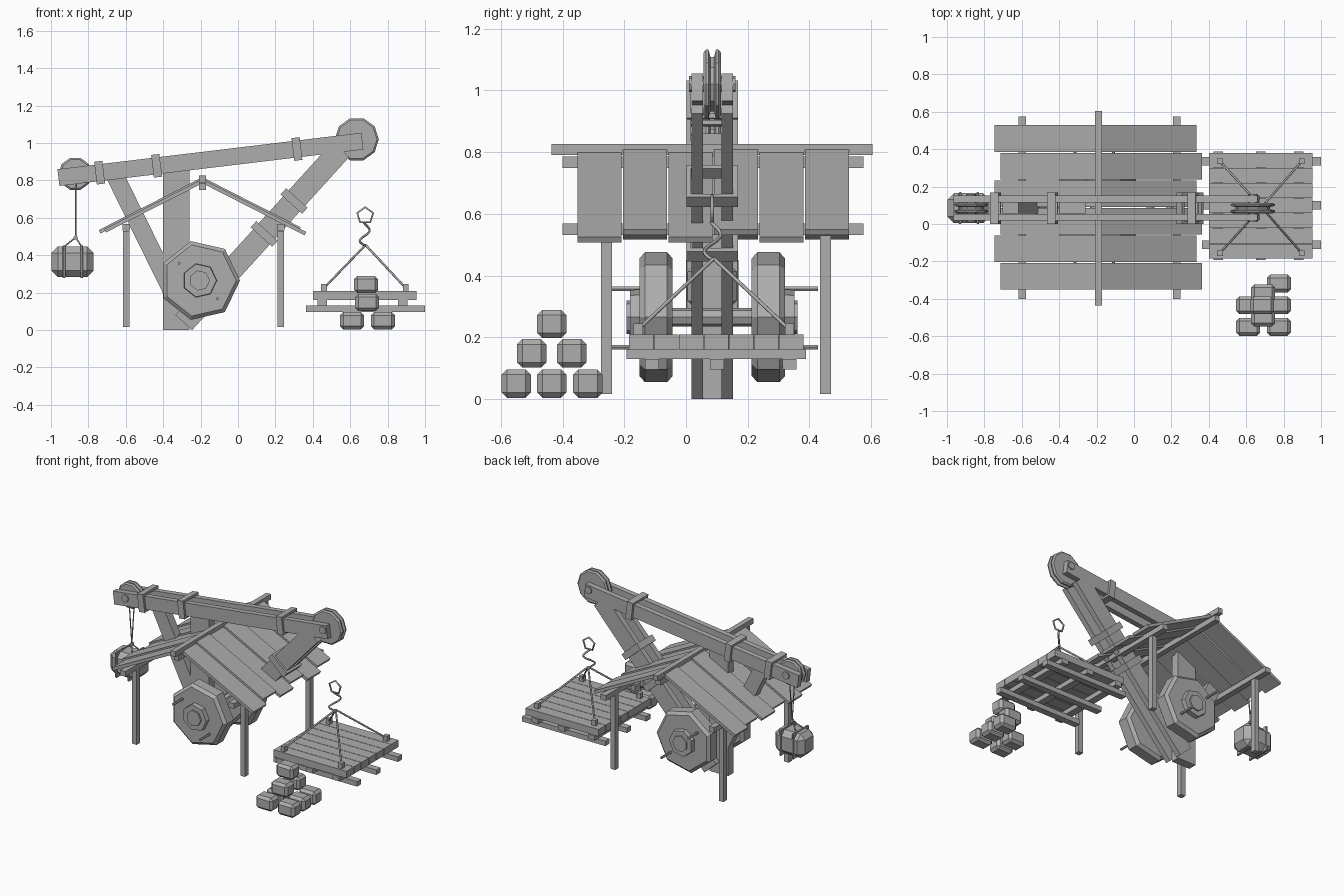
import bpy, bmesh, math
from mathutils import Vector, Matrix

old = bpy.data.objects.get("Cube")
if old:
    bpy.data.objects.remove(old, do_unlink=True)

GREY = (0.42, 0.42, 0.42, 1)
mat = bpy.data.materials.new("plain grey")
mat.use_nodes = True
mat.diffuse_color = GREY
mat.node_tree.nodes["Principled BSDF"].inputs["Base Color"].default_value = GREY
MID = 0.085  # centre line of the crane in y


def add(name, bm):
    bmesh.ops.recalc_face_normals(bm, faces=bm.faces)
    me = bpy.data.meshes.new(name)
    bm.to_mesh(me)
    bm.free()
    me.materials.append(mat)
    ob = bpy.data.objects.new(name, me)
    bpy.context.collection.objects.link(ob)
    return ob


def box(name, centre, size, bevel=0):
    bm = bmesh.new()
    bmesh.ops.create_cube(bm, size=1)
    bmesh.ops.scale(bm, vec=size, verts=bm.verts)
    if bevel:
        bmesh.ops.bevel(bm, geom=bm.edges[:], offset=bevel, segments=1, affect='EDGES')
    bmesh.ops.translate(bm, vec=centre, verts=bm.verts)
    return add(name, bm)


def beam(name, p, q, width, height):
    """Rectangular bar from p to q, width measured along y where possible."""
    p, q = Vector(p), Vector(q)
    d = (q - p).normalized()
    side = Vector((0, 1, 0)) if abs(d.y) < 0.9 else Vector((1, 0, 0))
    side = (side - d * side.dot(d)).normalized()
    rot = Matrix((d, side, d.cross(side))).transposed().to_4x4()
    bm = bmesh.new()
    bmesh.ops.create_cube(bm, size=1)
    bmesh.ops.scale(bm, vec=((q - p).length, width, height), verts=bm.verts)
    bmesh.ops.transform(bm, matrix=Matrix.Translation((p + q) / 2) @ rot, verts=bm.verts)
    return add(name, bm)


def lathe(name, centre, profile, sides):
    """Turn a (radius, y) profile about the y axis and cap both ends."""
    bm = bmesh.new()
    rings = []
    for r, y in profile:
        ring = []
        for i in range(sides):
            a = math.tau * i / sides
            ring.append(bm.verts.new((centre[0] + r * math.cos(a), centre[1] + y,
                                      centre[2] + r * math.sin(a))))
        rings.append(ring)
    for a, b in zip(rings, rings[1:]):
        for i in range(sides):
            j = (i + 1) % sides
            bm.faces.new((a[i], a[j], b[j], b[i]))
    bm.faces.new(rings[0])
    bm.faces.new(rings[-1])
    return add(name, bm)


def rope(name, points, radius=0.005, closed=False):
    cu = bpy.data.curves.new(name, 'CURVE')
    cu.dimensions = '3D'
    cu.bevel_depth = radius
    cu.bevel_resolution = 1
    cu.use_fill_caps = True
    sp = cu.splines.new('POLY')
    sp.points.add(len(points) - 1)
    for pt, co in zip(sp.points, points):
        pt.co = (*co, 1)
    sp.use_cyclic_u = closed
    cu.materials.append(mat)
    ob = bpy.data.objects.new(name, cu)
    bpy.context.collection.objects.link(ob)


# Twin boom and twin strut, with collars clamped round both bars
boom = (Vector((-0.96, MID, 0.815)), Vector((0.665, MID, 1.01)))
strut = (Vector((-0.29, MID, 0.04)), Vector((0.55, MID, 0.965)))
for s in (-1, 1):
    off = Vector((0, s * 0.049, 0))
    beam("boom_bar", boom[0] + off, boom[1] + off, 0.037, 0.09)
    beam("strut_bar", strut[0] + off, strut[1] + off, 0.037, 0.12)


def collar(name, bar, x, height):
    d = (bar[1] - bar[0]).normalized()
    c = bar[0] + d * ((x - bar[0].x) / d.x)
    up = Vector((-d.z, 0, d.x))
    for s in (-1, 1):
        o = up * s * (height / 2 - 0.008)
        beam(name + "_plate", c + o - d * 0.022, c + o + d * 0.022, 0.168, 0.016)
        o = Vector((0, s * 0.076, 0))
        beam(name + "_cheek", c + o - d * 0.022, c + o + d * 0.022, 0.016, height)


for x in (-0.74, -0.435, 0.315):
    collar("boom_collar", boom, x, 0.122)
for x in (0.14, 0.30):
    collar("strut_collar", strut, x, 0.155)

# Central post and rear brace
box("mast", (-0.33, MID, 0.43), (0.14, 0.06, 0.86))
beam("brace", (-0.66, MID, 0.83), (-0.33, MID, 0.16), 0.06, 0.095)

# Grooved pulleys at both boom ends, each on an axle
for name, x, z, r in (("front_pulley", 0.635, 1.02, 0.118), ("rear_pulley", -0.87, 0.835, 0.09)):
    lathe(name, (x, MID, z), [(r - 0.01, -0.028), (r, -0.02), (r, -0.012), (r - 0.025, -0.006),
          (r - 0.025, 0.006), (r, 0.012), (r, 0.02), (r - 0.01, 0.028)], 10)
    lathe(name + "_axle", (x, MID, z), [(0.026, -0.075), (0.026, 0.075)], 8)

# Tread wheels on a common axle, with hubs and handle rods
HX, HZ = -0.205, 0.265
for s in (-1, 1):
    y = MID + s * 0.182
    lathe("tread_wheel", (HX, y, HZ), [(0.195, -0.054), (0.216, -0.036), (0.216, 0.036), (0.195, 0.054)], 7)
    lathe("wheel_hub", (HX, y + s * 0.055, HZ), [(0.095, -0.03), (0.09, 0.03)] if s > 0
          else [(0.09, -0.03), (0.095, 0.03)], 7)
    lathe("hub_cap", (HX, y + s * 0.085, HZ), [(0.055, -0.01), (0.055, 0.01)], 7)
    for x, z in ((-0.315, 0.357), (-0.11, 0.168)):
        lathe("handle_rod", (x, y + s * 0.1, z), [(0.008, -0.06), (0.008, 0.06)], 6)
lathe("wheel_axle", (HX, MID, HZ), [(0.03, -0.15), (0.03, 0.15)], 8)

# Plank roof on a ridge pole, purlins and four posts
RX = -0.19
beam("ridge_pole", (RX, -0.435, 0.808), (RX, 0.605, 0.808), 0.036, 0.036)
beam("ridge_beam", (RX, -0.40, 0.767), (RX, 0.575, 0.767), 0.036, 0.036)
for x in (-0.597, 0.228):
    beam("purlin", (x, -0.40, 0.55), (x, 0.575, 0.55), 0.04, 0.036)
    for y in (-0.257, 0.452):
        box("roof_post", (x, y, 0.273), (0.035, 0.036, 0.515))
for i in range(6):
    y = 0.457 - i * 0.1475
    for s in (-1, 1):
        long = (i % 2 == 1) == (s > 0)
        reach = 0.55 if long else 0.52
        lift = 0.006 if i % 2 == 0 else -0.004
        beam("roof_plank", (RX, y, 0.80 + lift), (RX + s * reach, y, 0.80 + lift - reach * 0.51),
             0.142, 0.02)

# Hanging block with straps, slung from the rear pulley
box("hung_block", (-0.885, MID, 0.365), (0.225, 0.16, 0.165), 0.035)
for x in (-0.93, -0.835):
    box("block_strap", (x, MID, 0.365), (0.014, 0.17, 0.175), 0.003)
knot = Vector((-0.868, MID, 0.495))
for s in (-1, 1):
    rope("hoist_rope", [(-0.868, MID + s * 0.03, 0.80), knot], 0.004)
    for t in (-1, 1):
        rope("sling_rope", [knot, (-0.882 + s * 0.045, MID + t * 0.04, 0.448)], 0.004)
lathe("sling_knot", knot, [(0.012, -0.01), (0.012, 0.01)], 6)

# Lifting platform: planks, cross battens, runners
PX, PY = 0.678, 0.098
for i in range(7):
    box("platform_plank", (PX, PY + (i - 3) * 0.081, 0.185), (0.555, 0.078, 0.048))
for x in (0.45, PX, 0.88):
    box("platform_batten", (x, PY, 0.145), (0.05, 0.58, 0.032))
for y in (-0.11, 0.10, 0.335):
    box("platform_runner", (0.682, y, 0.113), (0.635, 0.045, 0.034))

# Corner blocks, sling ropes, hook and ring
top = Vector((PX + 0.004, 0.09, 0.455))
for sx in (-1, 1):
    for sy in (-1, 1):
        corner = (PX + sx * 0.218, 0.09 + sy * 0.245, 0.225)
        box("corner_block", corner, (0.03, 0.03, 0.04))
        rope("platform_rope", [corner, top], 0.006)
hook = []
for i in range(15):
    t = i / 14
    w = 0.032 * math.sin(math.tau * t * 1.1 + math.pi) * (1.1 - 0.6 * t)
    hook.append((top.x + w, top.y + w, 0.45 + 0.125 * t))
rope("hook", hook, 0.006)
ring = [(0.68 + 0.045 * math.cos(a), MID, 0.612 + 0.045 * math.sin(a))
        for a in (math.tau * (i + 0.25) / 5 for i in range(5))]
rope("hook_ring", ring, 0.006, True)

# Stack of cut stones
layers = {0.05: ((0.61, -0.55), (0.775, -0.55), (0.61, -0.435), (0.775, -0.435), (0.775, -0.318)),
          0.148: ((0.69, -0.50), (0.69, -0.37)), 0.243: ((0.685, -0.435),)}
for z, spots in layers.items():
    for x, y in spots:
        box("cut_stone", (x, y, z), (0.128, 0.095, 0.092), 0.017)
